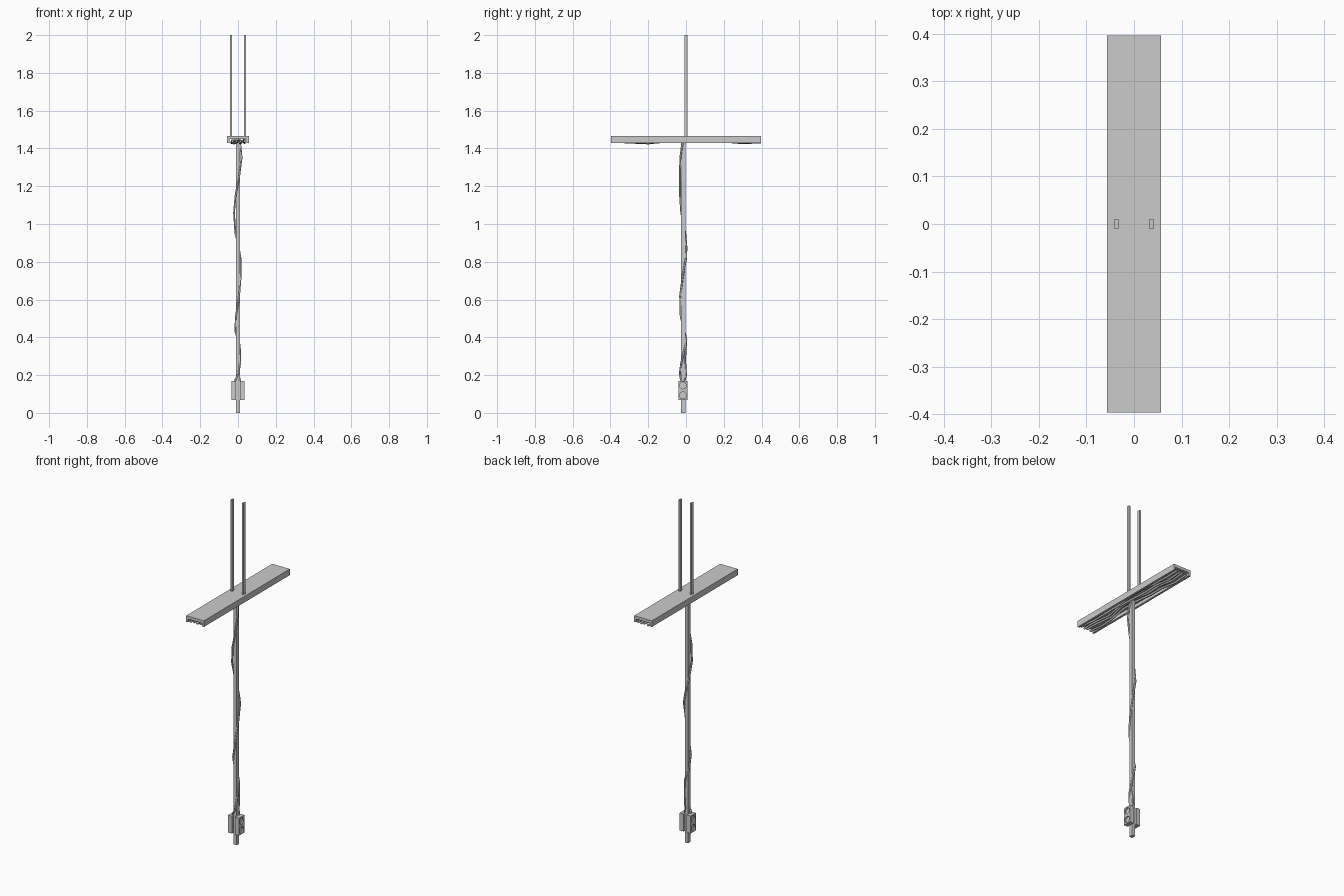
import bpy, bmesh
from mathutils import Vector

if "Cube" in bpy.data.objects:
    bpy.data.objects.remove(bpy.data.objects["Cube"])


def mesh_object(name, bm):
    bmesh.ops.recalc_face_normals(bm, faces=bm.faces)
    me = bpy.data.meshes.new(name)
    bm.to_mesh(me)
    bm.free()
    ob = bpy.data.objects.new(name, me)
    bpy.context.collection.objects.link(ob)
    return ob


def box(name, x, y, z):
    bm = bmesh.new()
    bmesh.ops.create_cube(bm, size=1)
    for v in bm.verts:
        v.co = Vector([(r[0] + r[1]) / 2 + c * (r[1] - r[0]) for r, c in zip((x, y, z), v.co)])
    return mesh_object(name, bm)


def cable(name, pts, radius=0.005):
    cu = bpy.data.curves.new(name, 'CURVE')
    cu.dimensions = '3D'
    cu.bevel_depth = radius
    cu.bevel_resolution = 1
    cu.use_fill_caps = True
    sp = cu.splines.new('POLY')
    sp.points.add(len(pts) - 1)
    for p, co in zip(sp.points, pts):
        p.co = (*co, 1)
    ob = bpy.data.objects.new(name, cu)
    bpy.context.collection.objects.link(ob)
    return ob


# Ceiling tray: downward-opening channel extruded along y
profile = [(-0.057, 1.43), (-0.057, 1.466), (0.057, 1.466), (0.057, 1.43),
           (0.045, 1.43), (0.045, 1.449), (-0.045, 1.449), (-0.045, 1.43)]
bm = bmesh.new()
face = bm.faces.new([bm.verts.new((x, -0.397, z)) for x, z in profile])
ext = bmesh.ops.extrude_face_region(bm, geom=[face])
bmesh.ops.translate(bm, vec=(0, 0.794, 0),
                    verts=[g for g in ext['geom'] if isinstance(g, bmesh.types.BMVert)])
mesh_object("cable_tray", bm)

# Hanging straps and drop pole
for side, s in (("left", -1), ("right", 1)):
    cx = 0.037 * s
    box(f"hanger_{side}", (cx - 0.005, cx + 0.005), (-0.009, 0.009), (1.46, 2.0))
box("drop_pole", (-0.01, 0.01), (-0.027, -0.003), (0, 1.455))

# Socket boxes on both sides of the pole, each with two recessed round outlets
for side, s in (("left", -1), ("right", 1)):
    ob = box(f"socket_box_{side}", sorted((0.01 * s, 0.035 * s)), (-0.041, 0.008), (0.068, 0.17))
    for z in (0.145, 0.093):
        bpy.ops.mesh.primitive_cylinder_add(vertices=16, radius=0.018, depth=0.024,
                                            location=(0.039 * s, -0.0165, z),
                                            rotation=(0, 1.5707963, 0))
        cut = bpy.context.object
        cut.name = "socket_cutter"
        cut.hide_render = True
        mod = ob.modifiers.new("outlet", 'BOOLEAN')
        mod.object = cut
        mod.solver = 'EXACT'
        bpy.context.view_layer.objects.active = ob
        bpy.ops.object.modifier_apply(modifier=mod.name)
        bpy.data.objects.remove(cut)

# Cable wound down the pole
cable("pole_cable", [(0.005, -0.01, 1.445), (0.014, -0.022, 1.41), (0.019, -0.03, 1.35),
                     (0.006, -0.032, 1.25), (-0.012, -0.032, 1.16), (-0.021, -0.025, 1.06),
                     (-0.014, -0.004, 0.95), (0.003, 0.002, 0.88), (0.013, 0.001, 0.82),
                     (0.014, -0.018, 0.72), (0.006, -0.031, 0.62), (-0.012, -0.028, 0.51),
                     (-0.014, -0.008, 0.43), (0.0, 0.002, 0.39), (0.01, -0.004, 0.35),
                     (0.011, -0.026, 0.26), (0.003, -0.032, 0.21), (-0.012, -0.028, 0.18),
                     (-0.017, -0.02, 0.165)])
cable("short_cable", [(0.008, 0.001, 0.37), (0.012, -0.004, 0.28), (0.005, 0.001, 0.2),
                      (0.014, -0.008, 0.165)], 0.004)

# Loose cables lying along the tray
runs = {
    "tray_cable_1": [-0.03, -0.036, -0.022, -0.012, -0.02, -0.032, -0.026, -0.034, -0.03],
    "tray_cable_2": [-0.008, -0.004, -0.012, 0.004, 0.0, -0.014, -0.004, -0.012, -0.006],
    "tray_cable_3": [0.012, 0.018, 0.01, 0.018, 0.012, 0.006, 0.016, 0.01, 0.014],
    "tray_cable_4": [0.034, 0.03, 0.036, 0.026, 0.03, 0.036, 0.028, 0.034, 0.032],
}
heights = [1.437, 1.431, 1.427, 1.437, 1.442, 1.441, 1.437, 1.428, 1.432]
for i, (name, xs) in enumerate(runs.items()):
    lift = 0.003 * (i % 2)
    cable(name, [(x, -0.396 + 0.099 * k, heights[k] + lift) for k, x in enumerate(xs)], 0.006)
